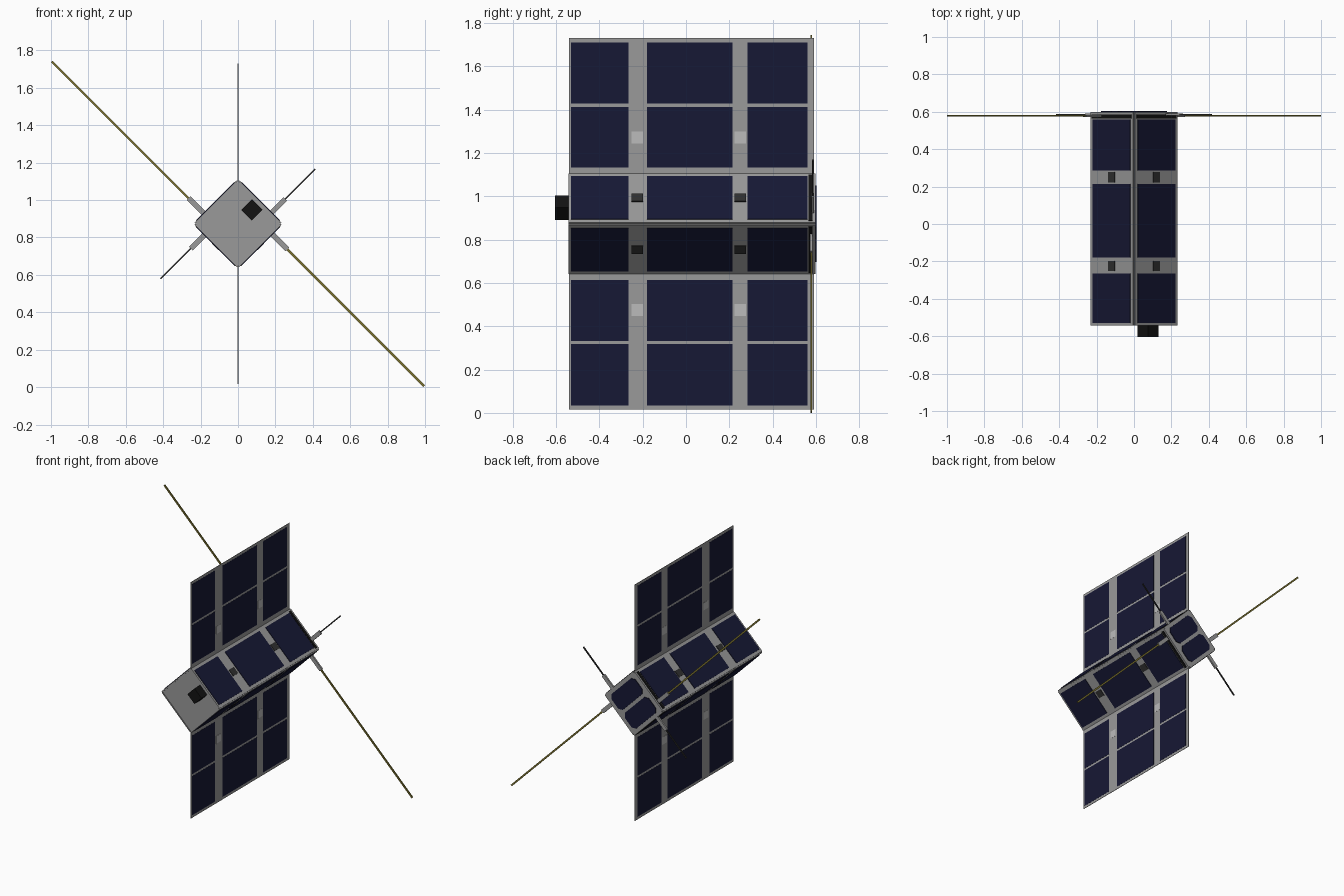
import bpy, bmesh
from math import radians
from mathutils import Matrix

if "Cube" in bpy.data.objects:
    bpy.data.objects.remove(bpy.data.objects["Cube"])

CZ = 0.873                      # height of the body axis
WORLD = Matrix.Translation((0, 0, CZ))
BODY = WORLD @ Matrix.Rotation(radians(-45), 4, 'Y')


def material(name, rgb):
    m = bpy.data.materials.new(name)
    m.diffuse_color = (*rgb, 1)
    m.use_nodes = True
    m.node_tree.nodes["Principled BSDF"].inputs["Base Color"].default_value = m.diffuse_color
    return m


GREY = material("metal_grey", (0.32, 0.32, 0.32))
CELL = material("solar_cell", (0.008, 0.009, 0.035))
BLACK = material("black", (0.006, 0.006, 0.006))
DARK = material("dark_sensor", (0.03, 0.03, 0.03))
LIGHT = material("light_sensor", (0.5, 0.5, 0.5))
OLIVE = material("olive_tape", (0.2, 0.17, 0.03))


def prism(name, profile, y0, y1, mat, frame):
    """Extrude an XZ profile along Y, then place it in a frame."""
    bm = bmesh.new()
    face = bm.faces.new([bm.verts.new((x, y0, z)) for x, z in profile])
    ext = bmesh.ops.extrude_face_region(bm, geom=[face])
    for v in ext["geom"]:
        if isinstance(v, bmesh.types.BMVert):
            v.co.y = y1
    bmesh.ops.recalc_face_normals(bm, faces=bm.faces)
    bm.transform(frame)
    me = bpy.data.meshes.new(name)
    bm.to_mesh(me)
    bm.free()
    me.materials.append(mat)
    ob = bpy.data.objects.new(name, me)
    bpy.context.collection.objects.link(ob)
    return ob


def box(name, x, y, z, mat, frame):
    """Box from (min, max) pairs."""
    rect = [(x[0], z[0]), (x[1], z[0]), (x[1], z[1]), (x[0], z[1])]
    return prism(name, rect, y[0], y[1], mat, frame)


def chamfered(x0, x1, z0, z1, c):
    return [(x0 + c, z0), (x1 - c, z0), (x1, z0 + c), (x1, z1 - c),
            (x1 - c, z1), (x0 + c, z1), (x0, z1 - c), (x0, z0 + c)]


CELL_ROWS = [(-0.53, -0.265), (-0.18, 0.215), (0.285, 0.56)]
SENSOR_Y = (-0.225, 0.25)

# Body core, tilted 45 degrees
prism("body", chamfered(-0.163, 0.163, -0.163, 0.163, 0.012), -0.54, 0.598, GREY, BODY)

# Four long sides: plate, cells, sensors, antenna slot and antenna
for k in range(4):
    f = BODY @ Matrix.Rotation(radians(90 * k), 4, 'Y')
    box(f"side_plate_{k}", (-0.161, 0.161), (-0.543, 0.598), (0.16, 0.168), GREY, f)
    for i, row in enumerate(CELL_ROWS):
        box(f"side_cell_{k}_{i}", (-0.141, 0.141), row, (0.166, 0.172), CELL, f)
    for i, y in enumerate(SENSOR_Y):
        box(f"side_sensor_{k}_{i}", (-0.025, 0.025), (y - 0.027, y + 0.027),
            (0.166, 0.173), DARK, f)
    box(f"antenna_slot_{k}", (-0.15, 0.15), (0.565, 0.585), (0.166, 0.171), BLACK, f)
    long = k % 2 == 0
    x, y = (-0.09, 0.578) if long else (0.085, 0.585)
    root = 0.283 if long else 0.272
    tip = 1.318 if long else 0.5
    w = 0.006 if long else 0.004
    box(f"antenna_root_{k}", (x - 0.014, x + 0.014), (y - 0.006, y + 0.006),
        (0.165, root), GREY, f)
    box(f"antenna_{k}", (x - w, x + w), (y - 0.004, y + 0.004), (0.165, tip),
        OLIVE if long else DARK, f)

# Back end panels
for s in (-1, 1):
    x0, x1 = sorted((s * 0.012, s * 0.14))
    prism(f"back_cell_{s}", chamfered(x0, x1, -0.135, 0.135, 0.025), 0.595, 0.603, CELL, BODY)

# Front camera block
box("front_camera", (0.065, 0.145), (-0.605, -0.535), (-0.04, 0.04), BLACK, BODY)

# Upper and lower solar wings, with cells and sensors on both faces
T = 0.0015
for part, turn in (("upper", 1), ("lower", -1)):
    f = WORLD @ Matrix.Diagonal((1, 1, turn, 1))

    def wing(name, y, z, t, mat):
        ob = box(f"{part}_{name}", (-t, t), y, z, mat, f)
        if turn < 0:
            ob.data.flip_normals()

    wing("wing", (-0.54, 0.59), (0.225, 0.857), T, GREY)
    for i, row in enumerate(CELL_ROWS):
        for j, z in enumerate(((0.26, 0.54), (0.555, 0.838))):
            wing(f"wing_cell_{i}_{j}", row, z, T + 0.001, CELL)
    for i, y in enumerate(SENSOR_Y):
        wing(f"wing_sensor_{i}", (y - 0.027, y + 0.027), (0.37, 0.425), T + 0.001, LIGHT)
